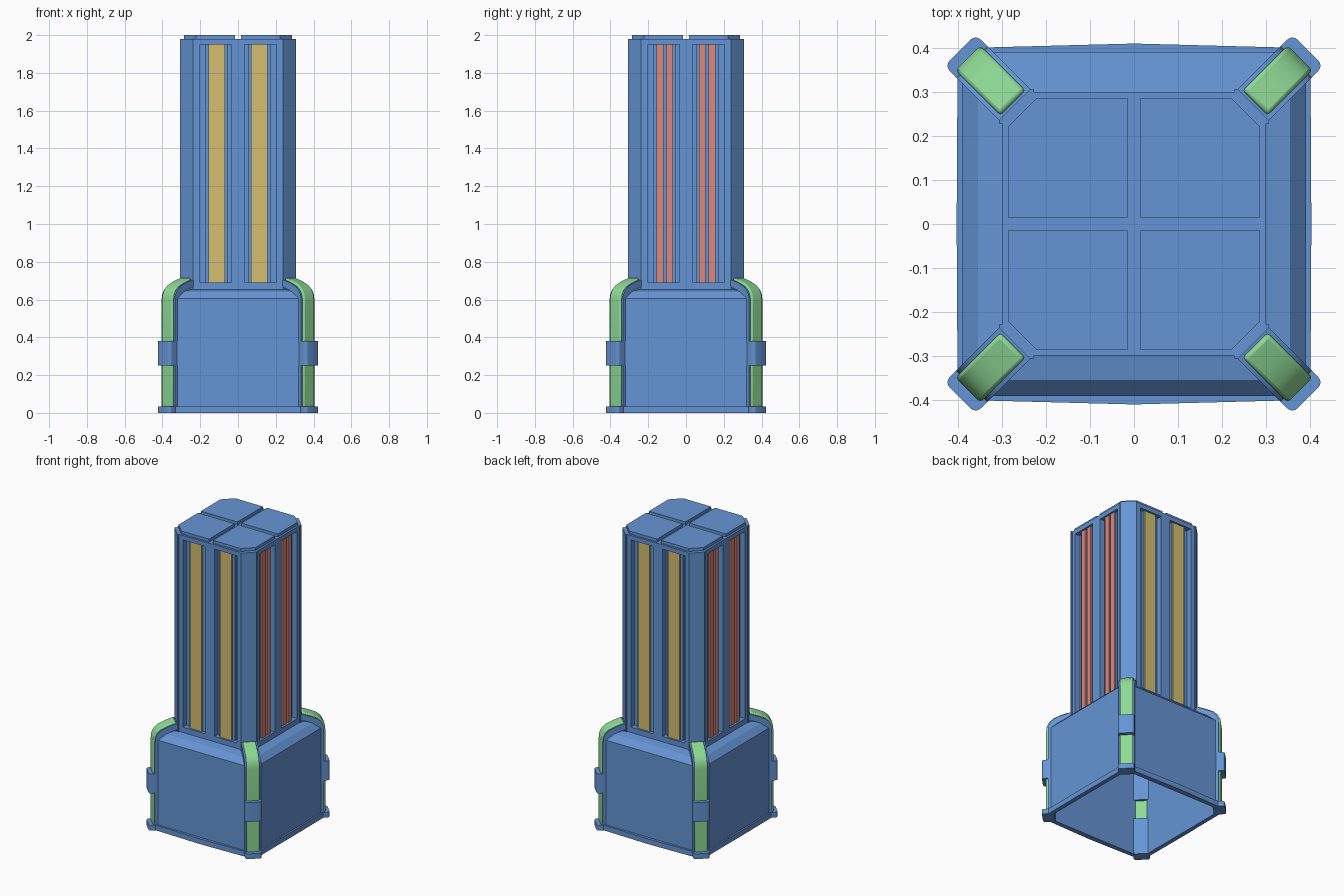
import bpy, bmesh, math
from mathutils import Matrix, Vector

if "Cube" in bpy.data.objects:
    bpy.data.objects.remove(bpy.data.objects["Cube"])


def material(name, rgb):
    m = bpy.data.materials.new(name)
    m.diffuse_color = (*rgb, 1)
    m.use_nodes = True
    m.node_tree.nodes["Principled BSDF"].inputs["Base Color"].default_value = m.diffuse_color
    return m


BLUE = material("blue", (0.13, 0.30, 0.66))
GREEN = material("green", (0.27, 0.70, 0.30))
YELLOW = material("yellow", (0.66, 0.52, 0.16))
RED = material("red", (0.72, 0.25, 0.20))


def finish(name, bm, mat, matrix=None):
    if matrix:
        bm.transform(matrix)
    bmesh.ops.recalc_face_normals(bm, faces=bm.faces)
    me = bpy.data.meshes.new(name)
    bm.to_mesh(me)
    bm.free()
    me.materials.append(mat)
    ob = bpy.data.objects.new(name, me)
    bpy.context.collection.objects.link(ob)
    return ob


def add_prism(bm, pts, a, b):
    lo = [bm.verts.new((x, y, a)) for x, y in pts]
    hi = [bm.verts.new((x, y, b)) for x, y in pts]
    bm.faces.new(lo)
    bm.faces.new(hi)
    n = len(pts)
    for i in range(n):
        j = (i + 1) % n
        bm.faces.new((lo[i], lo[j], hi[j], hi[i]))


def prism(name, pts, a, b, mat=BLUE, matrix=None):
    bm = bmesh.new()
    add_prism(bm, pts, a, b)
    return finish(name, bm, mat, matrix)


def rect(x0, x1, y0, y1):
    return [(x0, y0), (x1, y0), (x1, y1), (x0, y1)]


def turn(k, offset=0):
    return Matrix.Rotation(k * math.pi / 2 + offset, 4, 'Z')


# Column: chamfered square with two tall recesses per side
H, C = 0.30, 0.235
column = prism("column", [(C, -H), (H, -C), (H, C), (C, H), (-C, H), (-H, C), (-H, -C), (-C, -H)], 0.62, 1.98)
bm = bmesh.new()
for k in range(4):
    for s in (-1, 1):
        part = bmesh.new()
        add_prism(part, rect(s * 0.118 - 0.083, s * 0.118 + 0.083, -0.36, -0.262), 0.69, 1.95)
        part.transform(turn(k))
        tmp = bpy.data.meshes.new("tmp")
        part.to_mesh(tmp)
        part.free()
        bm.from_mesh(tmp)
        bpy.data.meshes.remove(tmp)
cutter = finish("recess_cutter", bm, BLUE)
cutter.hide_render = True
mod = column.modifiers.new("recesses", 'BOOLEAN')
mod.operation = 'DIFFERENCE'
mod.solver = 'EXACT'
mod.object = cutter
bpy.context.view_layer.objects.active = column
bpy.ops.object.modifier_apply(modifier=mod.name)
bpy.data.objects.remove(cutter)

# Strips inside the recesses: single yellow front and back, paired red on the sides
for k in range(4):
    for s in (-1, 1):
        c = s * 0.112
        prism("strip_backing", rect(c - 0.06, c + 0.06, -0.278, -0.255), 0.69, 1.95, BLUE, turn(k))
        if k % 2 == 0:
            prism("yellow_strip", rect(c - 0.043, c + 0.043, -0.288, -0.27), 0.69, 1.95, YELLOW, turn(k))
        else:
            for t in (-1, 1):
                d = c + t * 0.026
                prism("red_strip", rect(d - 0.018, d + 0.018, -0.288, -0.27), 0.69, 1.95, RED, turn(k))

# Column corner posts and the four top caps
for k in range(4):
    prism("column_corner", [(0.228, 0.27), (0.228, 0.306), (0.238, 0.306), (0.306, 0.238),
                            (0.306, 0.228), (0.27, 0.228)], 0.64, 1.98, BLUE, turn(k))
    prism("top_cap", [(0.015, 0.015), (0.287, 0.015), (0.287, 0.222), (0.222, 0.287),
                      (0.015, 0.287)], 1.97, 2.0, BLUE, turn(k))

# Hollow base: four walls with sloping shoulders and a bottom rim
for k in range(4):
    bm = bmesh.new()
    rows = [[bm.verts.new((s * c, -h, z)) for s in (-1, 1)]
            for h, c, z in ((0.392, 0.325, 0), (0.392, 0.325, 0.605), (0.355, 0.31, 0.643), (0.295, 0.24, 0.655))]
    for (a, b), (d, e) in zip(rows, rows[1:]):
        bm.faces.new((a, b, e, d))
    wall = finish("base_wall", bm, BLUE, turn(k))
    sol = wall.modifiers.new("thickness", 'SOLIDIFY')
    sol.thickness = 0.018
    # single-sided strip: make its normals face outwards
    n = turn(k) @ Vector((0, -1, 0))
    if wall.data.polygons[0].normal.dot(n) < 0:
        wall.data.flip_normals()
    bow = 0.411 if k % 2 == 0 else 0.404
    prism("base_rim", [(-0.34, -0.375), (-0.34, -0.402), (0, -bow), (0.34, -0.402), (0.34, -0.375)],
          0, 0.035, BLUE, turn(k))


# Corner straps: profiles in (radius, height), extruded across the diagonal
PATH = [Vector(p) for p in ((0.535, 0.38), (0.535, 0.59), (0.531, 0.625), (0.516, 0.655),
                            (0.49, 0.678), (0.45, 0.697), (0.394, 0.716))]


def inset(path, d):
    out = []
    for i, p in enumerate(path):
        t = (path[min(i + 1, len(path) - 1)] - path[max(i - 1, 0)]).normalized()
        out.append(p + Vector((-t.y, t.x)) * d)
    return out


def rounded_block(r0, r1, w, rad):
    pts = [(r0, -w)]
    for sgn, start in ((-1, -90), (1, 0)):
        for i in range(5):
            a = math.radians(start + i * 22.5)
            pts.append((r1 - rad + rad * math.cos(a), sgn * (w - rad) + rad * math.sin(a)))
    return pts + [(r0, w)]


UPRIGHT = Matrix.Rotation(math.pi / 2, 4, 'X')
strap_path = [Vector((0.535, 0.03))] + PATH
strap_profile = strap_path + inset(strap_path, 0.035)[::-1]
post_profile = inset(PATH, 0.012) + [Vector((0.375, 0.705)), Vector((0.375, 0.65))] + inset(PATH, 0.05)[::-1]
for k in range(4):
    corner = turn(k, math.pi / 4)
    strap = prism("corner_strap", strap_profile, -0.04, 0.04, GREEN, corner @ UPRIGHT)
    bev = strap.modifiers.new("soft_edges", 'BEVEL')
    bev.width = 0.008
    bev.segments = 2
    bev.limit_method = 'ANGLE'
    post = prism("corner_post_upper", post_profile, -0.05, 0.05, BLUE, corner @ UPRIGHT)
    prism("corner_post_lower", rect(0.485, 0.523, -0.05, 0.05), 0, 0.25, BLUE, corner)
    clip = prism("strap_clip", rounded_block(0.505, 0.56, 0.05, 0.016), 0.25, 0.38, BLUE, corner)
    foot = prism("corner_foot", rounded_block(0.485, 0.56, 0.05, 0.016), 0, 0.035, BLUE, corner)
    for ob in (strap, post, clip, foot):
        bpy.ops.object.select_all(action='DESELECT')
        ob.select_set(True)
        bpy.context.view_layer.objects.active = ob
        bpy.ops.object.shade_smooth_by_angle(angle=math.radians(35))
